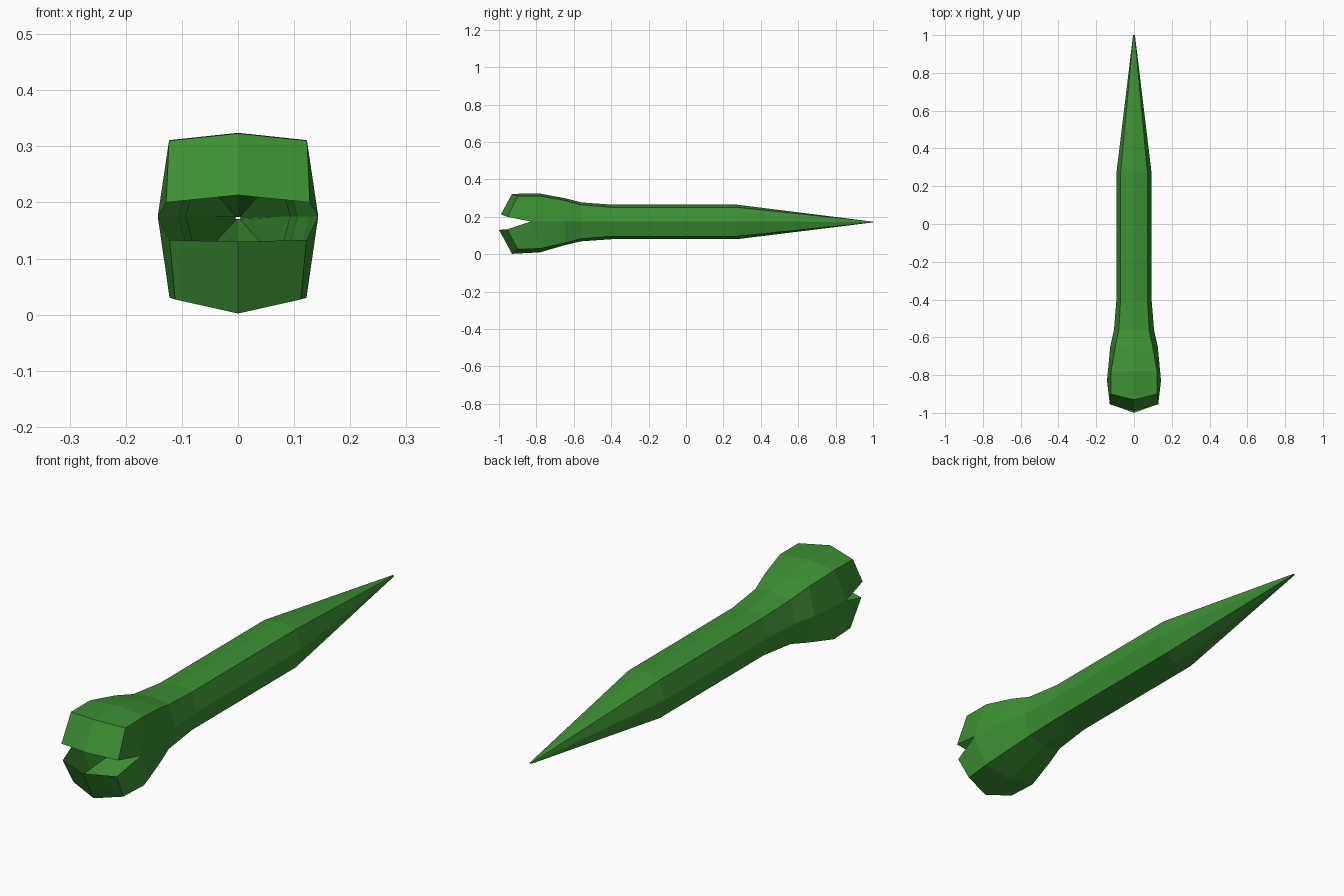
import bpy, bmesh

if "Cube" in bpy.data.objects:
    bpy.data.objects.remove(bpy.data.objects["Cube"])

MID = 0.175  # height of the side ridge

green = bpy.data.materials.new("leaf_green")
green.diffuse_color = (0.045, 0.28, 0.033, 1)
green.use_nodes = True
green.node_tree.nodes["Principled BSDF"].inputs["Base Color"].default_value = green.diffuse_color

# Body sections: y, side y, side half width, corner half width,
# top, upper corner, lower corner, bottom
SECTIONS = [
    (1.00, 1.00, 0.005, 0.003, 0.174, 0.174, 0.170, 0.170),
    (0.27, 0.27, 0.093, 0.071, 0.265, 0.251, 0.096, 0.080),
    (-0.40, -0.40, 0.093, 0.071, 0.265, 0.251, 0.096, 0.080),
    (-0.56, -0.56, 0.106, 0.080, 0.277, 0.264, 0.083, 0.069),
    (-0.65, -0.65, 0.126, 0.099, 0.300, 0.288, 0.060, 0.048),
    (-0.78, -0.83, 0.143, 0.122, 0.324, 0.311, 0.030, 0.010),
]

# Jaws: (corner, centre) points on the outer bend and on the lip
UPPER_JAW = [((0.123, -0.90, 0.310), (0, -0.93, 0.323)),
             ((0.128, -0.955, 0.200), (0, -0.99, 0.213))]
LOWER_JAW = [((0.112, -0.90, 0.027), (0, -0.93, 0.002)),
             ((0.122, -0.955, 0.133), (0, -1.00, 0.130))]

bm = bmesh.new()


def mirrored_row(corner, centre):
    """Right corner, centre, left corner."""
    x, y, z = corner
    return [bm.verts.new(p) for p in (corner, centre, (-x, y, z))]


def section(y, side_y, w, c, top, up, low, bottom):
    """Eight-sided ring, from the right ridge over the top and round."""
    z = MID if y < 1 else 0.172
    pts = [(w, side_y, z), (c, y, up), (0, y, top), (-c, y, up),
           (-w, side_y, z), (-c, y, low), (0, y, bottom), (c, y, low)]
    return [bm.verts.new(p) for p in pts]


# Hollow body and tapering tail
rings = [section(*s) for s in SECTIONS]
for a, b in zip(rings, rings[1:]):
    for i in range(8):
        j = (i + 1) % 8
        bm.faces.new((a[i], a[j], b[j], b[i]))

# Open jaws joined to the last ring and hinged on the side ridge
head = rings[-1]
for jaw, edge in ((UPPER_JAW, head[1:4]), (LOWER_JAW, head[7:4:-1])):
    bend, lip = [mirrored_row(*row) for row in jaw]
    for a, b in ((edge, bend), (bend, lip)):
        for i in range(2):
            bm.faces.new((a[i], a[i + 1], b[i + 1], b[i]))
    for side, hinge in ((0, head[0]), (2, head[4])):
        bm.faces.new((hinge, edge[side], bend[side], lip[side]))

bmesh.ops.recalc_face_normals(bm, faces=bm.faces)
bm.normal_update()
# Make the outside of the shell face outward
top_face = max(bm.faces, key=lambda f: f.calc_center_median().z)
if top_face.normal.z < 0:
    bmesh.ops.reverse_faces(bm, faces=bm.faces)

mesh = bpy.data.meshes.new("body_with_jaws")
bm.to_mesh(mesh)
bm.free()
mesh.materials.append(green)
body = bpy.data.objects.new("body_with_jaws", mesh)
bpy.context.collection.objects.link(body)
